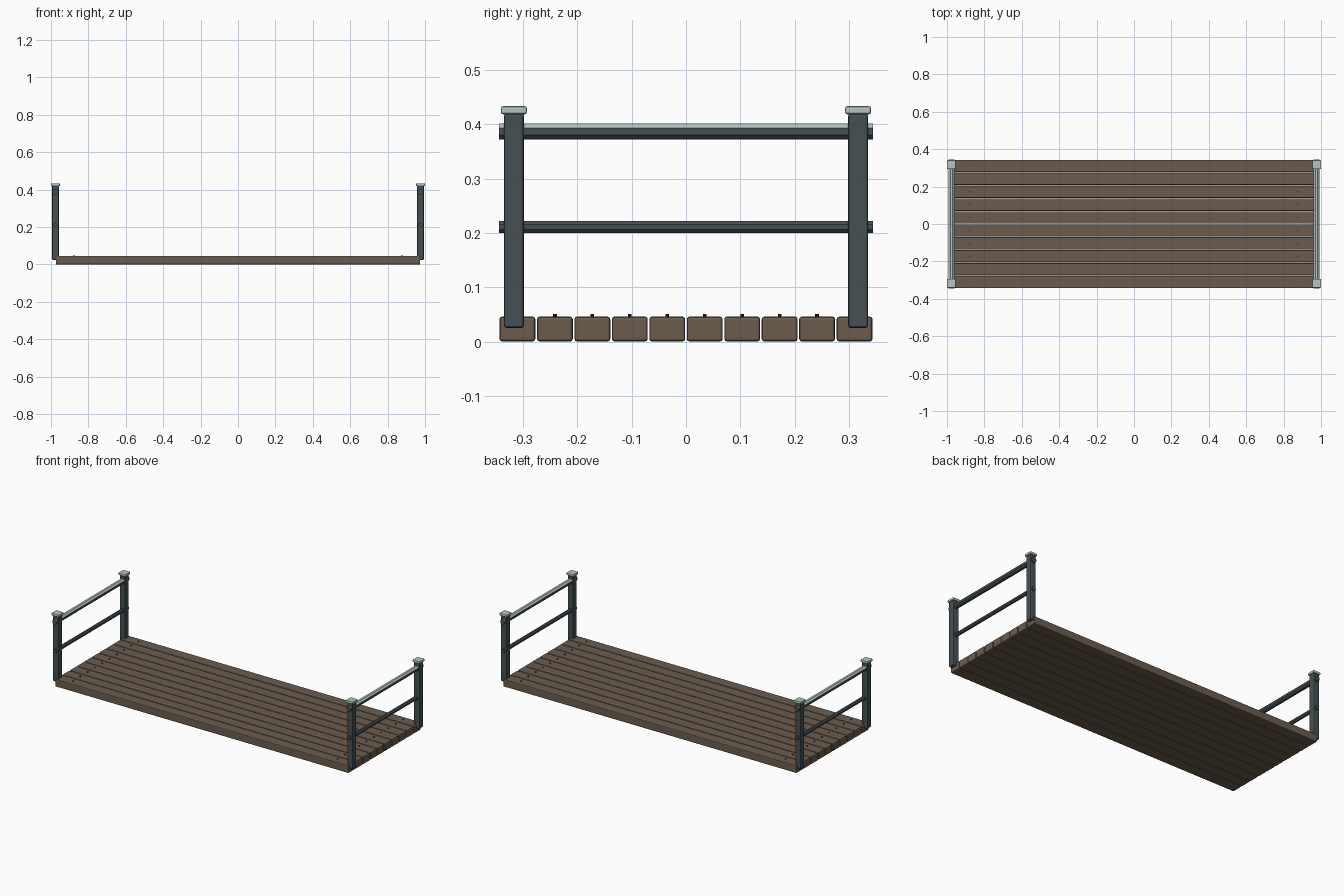
import bpy
from math import radians, cos, pi

if "Cube" in bpy.data.objects:
    bpy.data.objects.remove(bpy.data.objects["Cube"], do_unlink=True)


def material(name, rgb):
    m = bpy.data.materials.new(name)
    m.use_nodes = True
    m.diffuse_color = (*rgb, 1)
    m.node_tree.nodes["Principled BSDF"].inputs["Base Color"].default_value = (*rgb, 1)
    return m


WOOD = material("brown_wood", (0.147, 0.107, 0.076))
STEEL = material("dark_steel", (0.061, 0.08, 0.088))
PALE = material("pale_metal", (0.47, 0.55, 0.55))
IRON = material("black_iron", (0.015, 0.015, 0.015))


def box(name, center, size, mat, bevel):
    bpy.ops.mesh.primitive_cube_add(size=1, location=center)
    ob = bpy.context.object
    ob.name = name
    ob.scale = size
    bpy.ops.object.transform_apply(location=False, rotation=False, scale=True)
    ob.data.materials.append(mat)
    mod = ob.modifiers.new("soft_edges", 'BEVEL')
    mod.width = bevel
    mod.segments = 2
    return ob


def rail(name, x, z, thickness, length, top_mat=None):
    # Octagonal bar along y with a flat side on top
    bpy.ops.mesh.primitive_cylinder_add(
        vertices=8, radius=thickness / 2 / cos(pi / 8), depth=length)
    ob = bpy.context.object
    ob.name = name
    ob.rotation_euler = (0, 0, pi / 8)
    bpy.ops.object.transform_apply(rotation=True)
    ob.rotation_euler = (radians(90), 0, 0)
    bpy.ops.object.transform_apply(rotation=True)
    ob.location = (x, 0, z)
    ob.data.materials.append(STEEL)
    if top_mat:
        ob.data.materials.append(top_mat)
        for face in ob.data.polygons:
            face.material_index = int(face.normal.z > 0.5)
    return ob


# Deck planks with a nail near each end
COUNT, PITCH, DECK_TOP = 10, 0.069, 0.046
for i in range(COUNT):
    y = (i - (COUNT - 1) / 2) * PITCH
    box(f"plank_{i + 1}", (0, y, DECK_TOP / 2), (1.948, 0.066, DECK_TOP), WOOD, 0.005)
    for side, x in (("left", 0.877), ("right", -0.877)):
        bpy.ops.mesh.primitive_cylinder_add(
            vertices=8, radius=0.0035, depth=0.012, location=(x, y, DECK_TOP - 0.001))
        bpy.context.object.name = f"nail_{side}_{i + 1}"
        bpy.context.object.data.materials.append(IRON)

# End railings: two capped posts joined by two rails
for side, s in (("left", 1), ("right", -1)):
    x = s * 0.976
    for end, y in (("front", -0.317), ("back", 0.317)):
        box(f"post_{side}_{end}", (x, y, 0.2225), (0.037, 0.037, 0.395), STEEL, 0.005)
        box(f"post_cap_{side}_{end}", (x, y, 0.426), (0.048, 0.048, 0.015), PALE, 0.004)
    rail(f"top_rail_{side}", x, 0.387, 0.03, 0.688, PALE)
    rail(f"lower_rail_{side}", x, 0.211, 0.022, 0.688)
